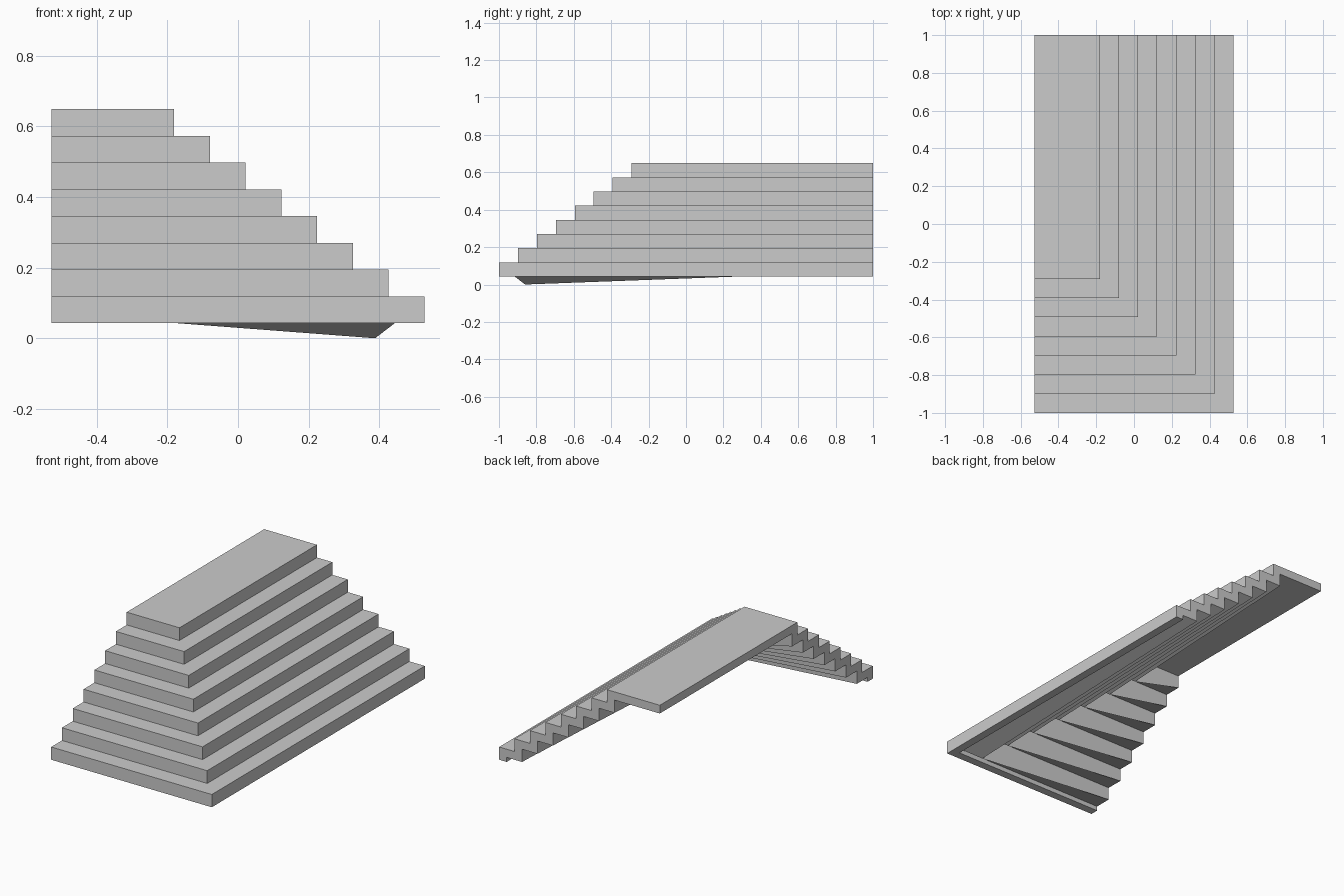
import bpy, bmesh

if "Cube" in bpy.data.objects:
    bpy.data.objects.remove(bpy.data.objects["Cube"])

# Overall sizes
HX, HY = 0.528, 1.0
STEPS = 8
RUN = 0.1013
BASE, TOP = 0.043, 0.649
RISE = (TOP - BASE) / STEPS
T = 0.049                       # shell thickness

bm = bmesh.new()


def row(inset, z, end_in, corner_in, end_z, corner_z):
    """Left end, mitred corner and right end of one L-shaped line of the stair."""
    e, c = inset + end_in, inset + corner_in
    return [bm.verts.new(p) for p in (
        (-HX, -HY + e, z - end_z),
        (HX - c, -HY + c, z - corner_z),
        (HX - e, HY, z - end_z))]


# Profile rows: outer skin and the inner skin offset from it
outer = [row(0, BASE, 0, 0, 0, 0)]
inner = [row(0, BASE, T, T, 0, 0)]
for k in range(STEPS):
    z = BASE + RISE * (k + 1)
    outer.append(row(RUN * k, z, 0, 0, 0, 0))             # nosing
    inner.append(row(RUN * k, z, T, T, T, T))
    if k < STEPS - 1:                                     # back of tread
        outer.append(row(RUN * (k + 1), z, 0, 0, 0, 0))
        inner.append(row(RUN * (k + 1), z, T, 0.0385, T, 0.1187))

# Treads and risers on both skins, with caps along both flight ends
for a, b, c, d in zip(outer, outer[1:], inner, inner[1:]):
    for i in range(2):
        bm.faces.new((a[i], a[i + 1], b[i + 1], b[i]))
        bm.faces.new((d[i], d[i + 1], c[i + 1], c[i]))
    bm.faces.new((a[0], b[0], d[0], c[0]))
    bm.faces.new((a[2], c[2], d[2], b[2]))

# Bottom rim
for i in range(2):
    bm.faces.new((inner[0][i], inner[0][i + 1], outer[0][i + 1], outer[0][i]))

# Top landing slab
o, n = outer[-1], inner[-1]
ot = bm.verts.new((-HX, HY, TOP))
nt = bm.verts.new((-HX, HY, TOP - T))
bm.faces.new((o[0], o[1], o[2], ot))
bm.faces.new((nt, n[2], n[1], n[0]))
bm.faces.new((o[0], ot, nt, n[0]))
bm.faces.new((ot, o[2], n[2], nt))

bmesh.ops.recalc_face_normals(bm, faces=bm.faces)
mesh = bpy.data.meshes.new("corner_stairs")
bm.to_mesh(mesh)
bm.free()
bpy.context.collection.objects.link(bpy.data.objects.new("corner_stairs", mesh))
